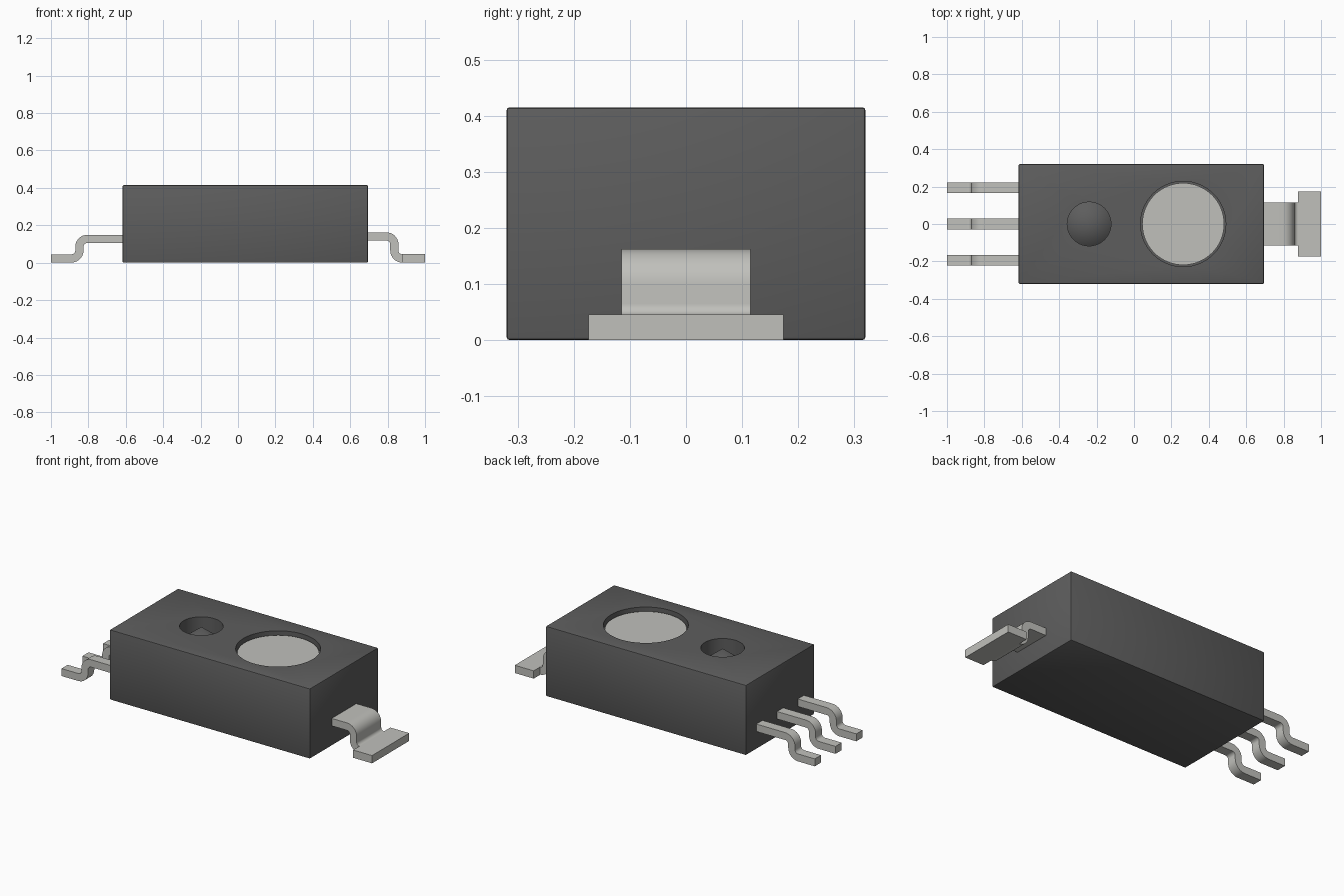
import bpy, bmesh, math
from mathutils import Vector

if "Cube" in bpy.data.objects:
    bpy.data.objects.remove(bpy.data.objects["Cube"], do_unlink=True)


def material(name, rgb):
    m = bpy.data.materials.new(name)
    m.use_nodes = True
    m.diffuse_color = (*rgb, 1)
    m.node_tree.nodes["Principled BSDF"].inputs["Base Color"].default_value = (*rgb, 1)
    return m


DARK = material("dark grey plastic", (0.11, 0.11, 0.11))
METAL = material("pale metal", (0.53, 0.53, 0.5))


def finish(name, bm, mat, smooth=True):
    bmesh.ops.recalc_face_normals(bm, faces=bm.faces)
    mesh = bpy.data.meshes.new(name)
    bm.to_mesh(mesh)
    bm.free()
    mesh.materials.append(mat)
    ob = bpy.data.objects.new(name, mesh)
    bpy.context.collection.objects.link(ob)
    if smooth:
        shade(ob)
    return ob


def shade(ob):
    bpy.ops.object.select_all(action='DESELECT')
    ob.select_set(True)
    bpy.context.view_layer.objects.active = ob
    bpy.ops.object.shade_smooth_by_angle(angle=math.radians(30))


def box(name, lo, hi, mat):
    bm = bmesh.new()
    bmesh.ops.create_cube(bm, size=1)
    for v in bm.verts:
        v.co = [l + (c + 0.5) * (h - l) for l, h, c in zip(lo, hi, v.co)]
    return finish(name, bm, mat, False)


def lathe(name, profile, x, mat, steps=64):
    bm = bmesh.new()
    vs = [bm.verts.new((r, 0, z)) for r, z in profile]
    edges = [bm.edges.new(p) for p in zip(vs, vs[1:])]
    bmesh.ops.spin(bm, geom=vs + edges, cent=(0, 0, 0), axis=(0, 0, 1),
                   angle=math.tau, steps=steps)
    bmesh.ops.remove_doubles(bm, verts=bm.verts, dist=1e-5)
    bmesh.ops.translate(bm, verts=bm.verts, vec=(x, 0, 0))
    return finish(name, bm, mat)


def rounded(path, half, bend, side, steps=8):
    """Offset line of a path with rounded corners, in the xz plane."""
    pts = [Vector(p) for p in path]
    def normal(d):
        return Vector((-d.y, d.x)) * half * side
    out = [pts[0] + normal((pts[1] - pts[0]).normalized())]
    for a, b, c in zip(pts, pts[1:], pts[2:]):
        d, e = (b - a).normalized(), (c - b).normalized()
        centre = b - d * bend + e * bend
        for i in range(steps + 1):
            t = i / steps * math.pi / 2
            heading = d * math.cos(t) + e * math.sin(t)
            out.append(centre + (d * math.sin(t) - e * math.cos(t)) * bend + normal(heading))
    out.append(pts[-1] + normal((pts[-1] - pts[-2]).normalized()))
    return out


def bent_strip(name, path, y, width, half=0.022, bend=0.042):
    outline = rounded(path, half, bend, 1) + rounded(path, half, bend, -1)[::-1]
    bm = bmesh.new()
    face = bm.faces.new([bm.verts.new((p.x, y - width / 2, p.y)) for p in outline])
    ext = bmesh.ops.extrude_face_region(bm, geom=[face])["geom"]
    bmesh.ops.translate(bm, vec=(0, width, 0),
                        verts=[g for g in ext if isinstance(g, bmesh.types.BMVert)])
    return finish(name, bm, METAL)


# Housing with softened edges and two round wells in the top
TOP = 0.415
housing = box("housing", (-0.617, -0.32, 0), (0.695, 0.32, TOP), DARK)
bevel = housing.modifiers.new("soft edges", 'BEVEL')
bevel.width, bevel.segments = 0.006, 2
cutters = [
    lathe("cone_well_cutter", [(0, 0.41), (0.117, 0.32), (0.117, 0.5), (0, 0.5)], -0.24, DARK),
    lathe("disc_well_cutter", [(0, 0.38), (0.228, 0.38), (0.228, 0.5), (0, 0.5)], 0.263, DARK),
]
for c in cutters:
    cut = housing.modifiers.new("well", 'BOOLEAN')
    cut.operation, cut.solver, cut.object = 'DIFFERENCE', 'EXACT', c
bpy.context.view_layer.update()
cut_mesh = bpy.data.meshes.new_from_object(
    housing.evaluated_get(bpy.context.evaluated_depsgraph_get()))
housing.modifiers.clear()
housing.data = cut_mesh
for c in cutters:
    bpy.data.objects.remove(c, do_unlink=True)
shade(housing)

# Metal disc sunk in the large well
lathe("sensor_disc", [(0, 0.375), (0.219, 0.375), (0.219, 0.393), (0, 0.393)], 0.263, METAL)

# Three narrow leads on one end
for label, y in (("front", -0.194), ("middle", 0), ("back", 0.194)):
    bent_strip(label + "_lead", [(-0.6, 0.127), (-0.848, 0.127), (-0.848, 0.023), (-1, 0.023)],
               y, 0.058)

# Wide tab and its broader foot on the other end
bent_strip("wide_tab", [(0.68, 0.14), (0.836, 0.14), (0.836, 0.023), (0.885, 0.023)], 0, 0.23)
box("tab_foot", (0.876, -0.174, 0), (1, 0.174, 0.046), METAL)
